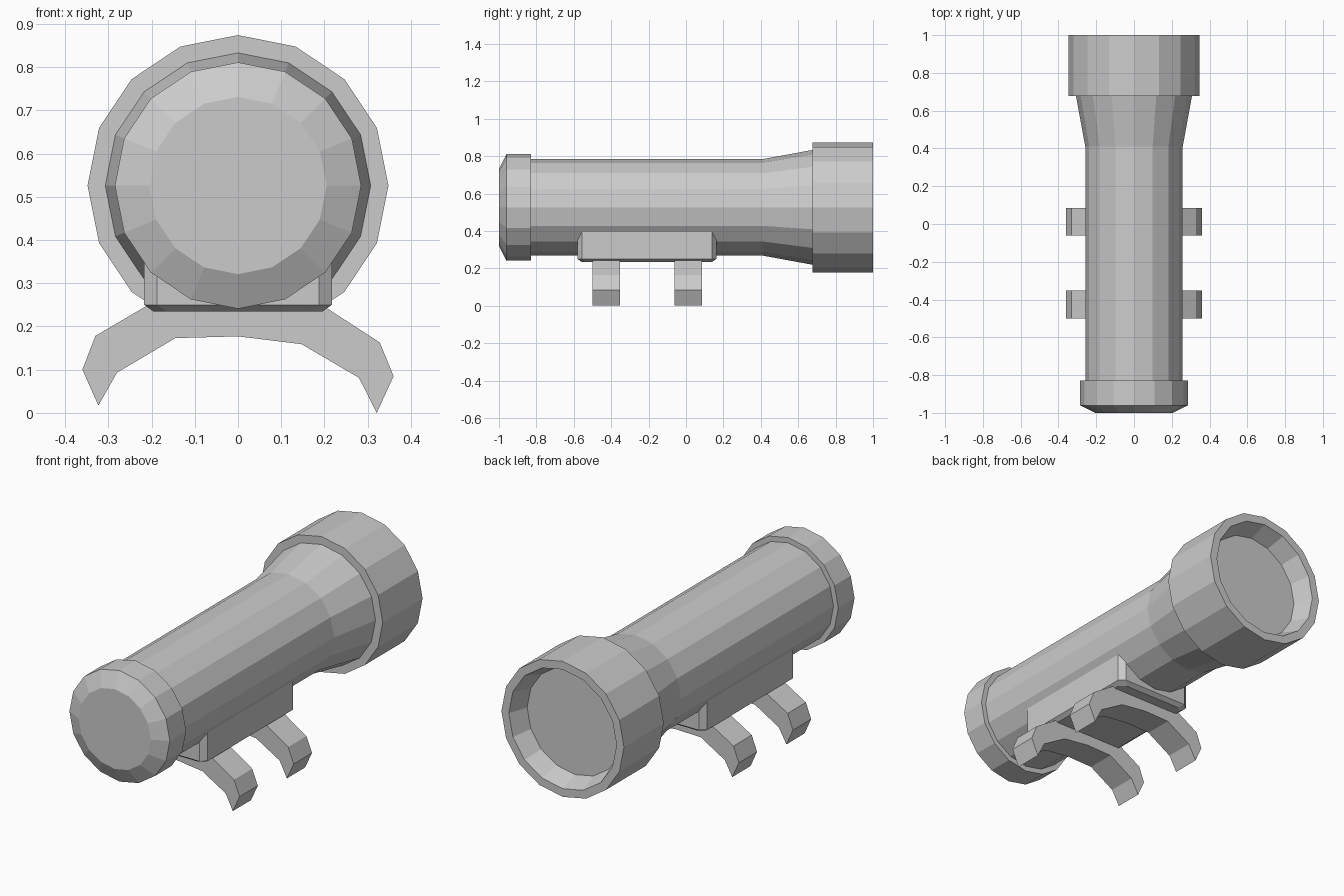
import bpy
import math

if "Cube" in bpy.data.objects:
    bpy.data.objects.remove(bpy.data.objects["Cube"])

AXIS_Z = 0.526
SIDES = 16


def make(name, verts, faces):
    mesh = bpy.data.meshes.new(name)
    mesh.from_pydata(verts, [], faces)
    mesh.update()
    obj = bpy.data.objects.new(name, mesh)
    bpy.context.collection.objects.link(obj)
    return obj


def loft(name, rings, start=True, end=True):
    """Skin a list of equal-length vertex rings, with optional end caps."""
    n = len(rings[0])
    verts = [v for ring in rings for v in ring]
    faces = []
    for i in range(len(rings) - 1):
        for j in range(n):
            k = (j + 1) % n
            faces.append((i * n + j, (i + 1) * n + j, (i + 1) * n + k, i * n + k))
    if start:
        faces.append(tuple(range(n)))
    if end:
        faces.append(tuple(reversed(range(len(verts) - n, len(verts)))))
    return make(name, verts, faces)


def lathe(name, profile, start=True, end=True):
    """Revolve (y, radius) points about the barrel axis."""
    angles = [2 * math.pi * j / SIDES for j in range(SIDES)]
    rings = [[(r * math.cos(a), y, AXIS_Z + r * math.sin(a)) for a in angles]
             for y, r in profile]
    return loft(name, rings, start, end)


# Barrel with flared neck
lathe("barrel", [(-0.84, 0.258), (0.41, 0.258), (0.677, 0.307)], start=False, end=False)

# Chamfered tail cap
lathe("tail_cap", [(-1.0, 0.205), (-0.96, 0.285), (-0.828, 0.285), (-0.828, 0.25)])

# Lamp head with recessed rim, and the lens closing it
lathe("lamp_head", [(0.677, 0.29), (0.677, 0.348), (1.0, 0.348), (1.0, 0.306), (0.9, 0.272)],
      end=False)
lathe("lens", [(0.9, 0.272)], start=False)


# Mount block with chamfered corners and bottom edge
def block_ring(z, inset):
    x, y0, y1, c, d = 0.217 - inset, -0.58 + inset, 0.162 - inset, 0.03, 0.024
    pts = [(-x, y1 - d), (-x + c, y1), (x - c, y1), (x, y1 - d),
           (x, y0 + d), (x - c, y0), (-x + c, y0), (-x, y0 + d)]
    return [(px, py, z) for px, py in pts]


loft("mount_block", [block_ring(0.234, 0.022), block_ring(0.25, 0), block_ring(0.42, 0)])

# Two curved rail clips, slightly lopsided arcs extruded along y
outer = [(-0.36, 0.10), (-0.33, 0.178), (-0.17, 0.272), (0.005, 0.276),
         (0.175, 0.262), (0.328, 0.163), (0.36, 0.085)]
inner = [(0.321, 0.0), (0.28, 0.081), (0.147, 0.159), (0.0, 0.177),
         (-0.145, 0.173), (-0.28, 0.093), (-0.323, 0.017)]
clip = list(reversed(outer + inner))
for label, y0 in (("rear", -0.501), ("front", -0.062)):
    loft(label + "_rail_clip", [[(x, y, z) for x, z in clip] for y in (y0, y0 + 0.148)])
